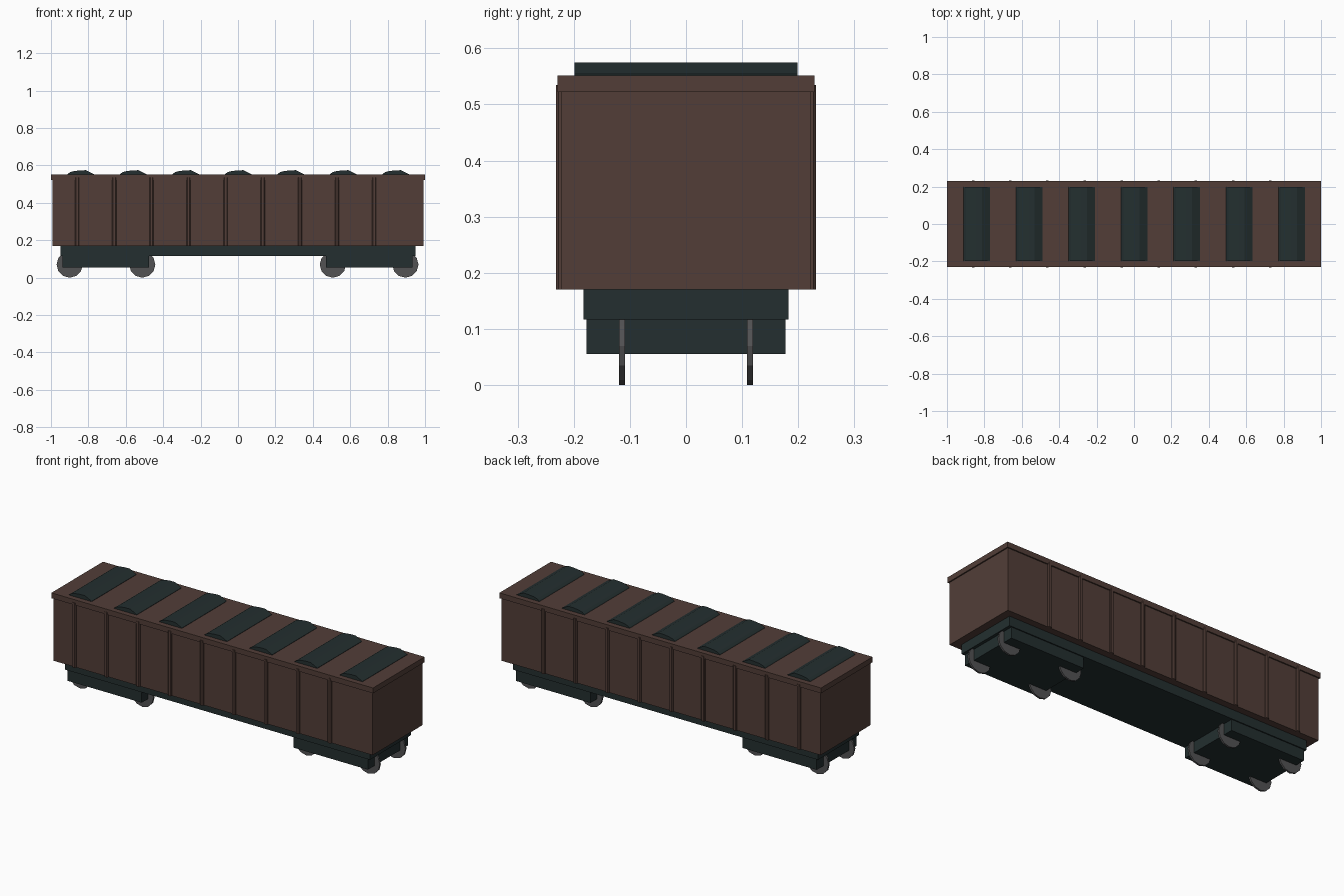
import bpy, bmesh, math
from mathutils import Matrix

if "Cube" in bpy.data.objects:
    bpy.data.objects.remove(bpy.data.objects["Cube"])


def material(name, rgb):
    m = bpy.data.materials.new(name)
    m.diffuse_color = (*rgb, 1)
    m.use_nodes = True
    m.node_tree.nodes["Principled BSDF"].inputs["Base Color"].default_value = m.diffuse_color
    return m


BROWN = material("rust_brown", (0.085, 0.048, 0.039))
DARK = material("dark_teal", (0.017, 0.028, 0.029))
GREY = material("wheel_grey", (0.085, 0.085, 0.088))


def finish(bm, name, mat):
    bmesh.ops.recalc_face_normals(bm, faces=bm.faces)
    me = bpy.data.meshes.new(name)
    bm.to_mesh(me)
    bm.free()
    me.materials.append(mat)
    ob = bpy.data.objects.new(name, me)
    bpy.context.collection.objects.link(ob)
    return ob


def box(name, x, y, z, mat):
    bm = bmesh.new()
    bmesh.ops.create_cube(bm, size=1)
    for v in bm.verts:
        for i, (a, b) in enumerate((x, y, z)):
            v.co[i] = a + (v.co[i] + 0.5) * (b - a)
    return finish(bm, name, mat)


def prism(name, points, offset, mat):
    """Extrude a closed outline along an offset vector."""
    bm = bmesh.new()
    face = bm.faces.new([bm.verts.new(p) for p in points])
    new = bmesh.ops.extrude_face_region(bm, geom=[face])["geom"]
    bmesh.ops.translate(bm, vec=offset, verts=[g for g in new if isinstance(g, bmesh.types.BMVert)])
    return finish(bm, name, mat)


# Body, roof plate and underframe
box("body", (-0.993, 0.993), (-0.222, 0.222), (0.17, 0.525), BROWN)
box("roof_plate", (-1, 1), (-0.229, 0.229), (0.522, 0.552), BROWN)
box("underframe", (-0.949, 0.949), (-0.183, 0.183), (0.117, 0.172), DARK)

# Rounded side ribs
for i in range(9):
    x = -0.86 + 0.1985 * i
    for s, side in ((-1, "front"), (1, "back")):
        outline = [(-0.011, 0.219), (-0.011, 0.227), (-0.006, 0.232),
                   (0.006, 0.232), (0.011, 0.227), (0.011, 0.219)]
        prism(f"rib_{side}_{i}", [(x + a, s * b, 0.17) for a, b in outline],
              (0, 0, 0.365), BROWN)

# Humped roof hatches, steeper on the +x side
hump = [(-0.071, 0.55), (-0.067, 0.556), (-0.055, 0.564), (-0.035, 0.57),
        (0.0, 0.574), (0.03, 0.5745), (0.071, 0.554), (0.071, 0.55)]
for i in range(7):
    x = -0.842 + 0.2807 * i
    prism(f"roof_hatch_{i}", [(x + a, -0.199, z) for a, z in hump], (0, 0.398, 0), DARK)

# Bogies with four wheels each
for side, cx in (("left", -0.706), ("right", 0.701)):
    box(f"bogie_{side}", (cx - 0.231, cx + 0.231), (-0.177, 0.177), (0.055, 0.12), DARK)
    for dx in (-0.194, 0.194):
        for y in (-0.114, 0.114):
            bm = bmesh.new()
            bmesh.ops.create_cone(bm, cap_ends=True, segments=12, radius1=0.07,
                                  radius2=0.07, depth=0.01,
                                  matrix=Matrix.Translation((cx + dx, y, 0.07))
                                  @ Matrix.Rotation(math.pi / 2, 4, "X"))
            finish(bm, f"wheel_{side}", GREY)
